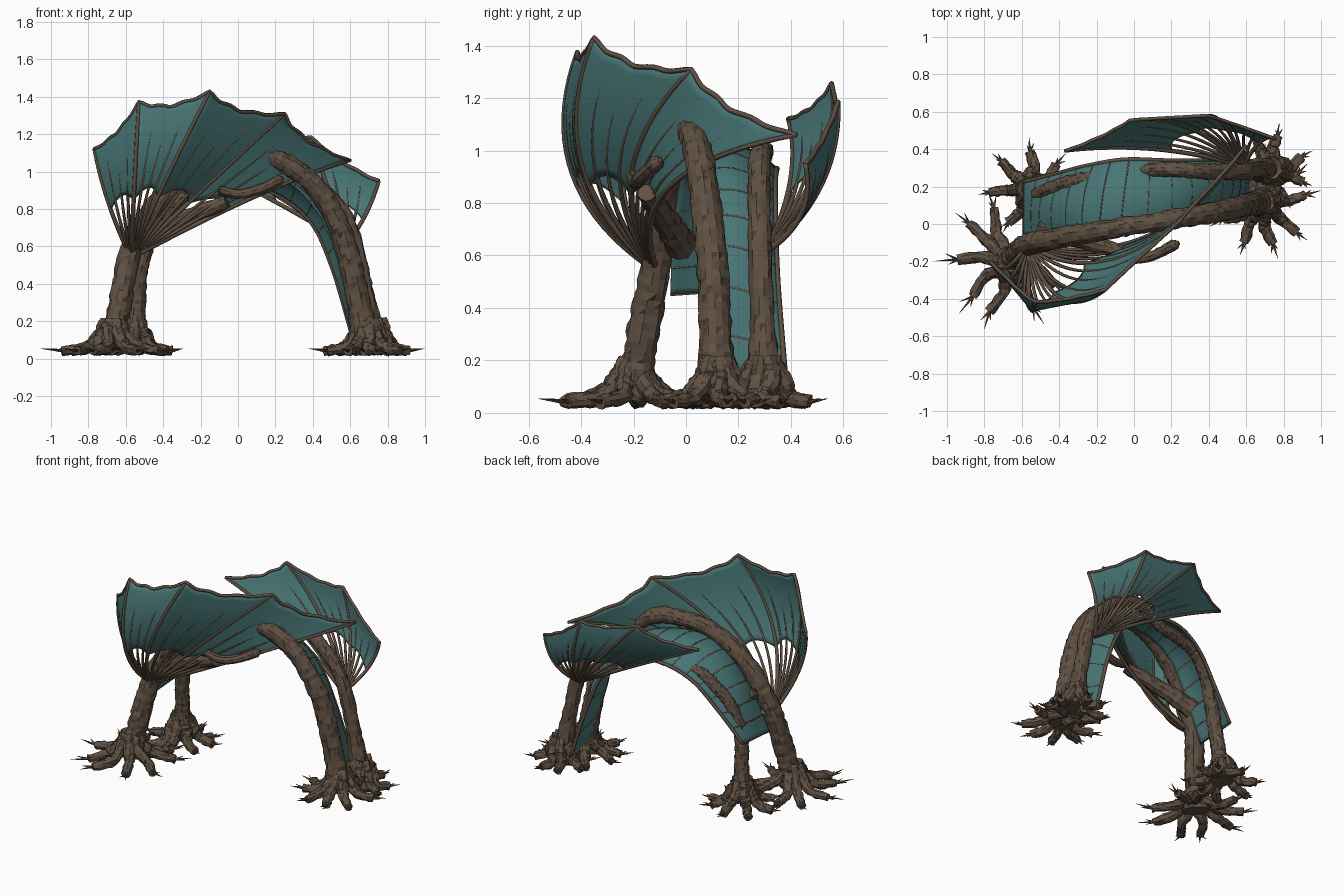
import bpy, bmesh, math, random
from mathutils import Vector

random.seed(4)
cube = bpy.data.objects.get("Cube")
if cube:
    bpy.data.objects.remove(cube)


def make_material(name, rgb):
    m = bpy.data.materials.new(name)
    m.use_nodes = True
    m.diffuse_color = (*rgb, 1)
    bsdf = m.node_tree.nodes["Principled BSDF"]
    bsdf.inputs["Base Color"].default_value = (*rgb, 1)
    bsdf.inputs["Roughness"].default_value = 0.8
    return m


BARK = make_material("brown bark", (0.115, 0.08, 0.055))
DARK = make_material("dark bark", (0.06, 0.043, 0.03))
TEAL = make_material("teal membrane", (0.065, 0.18, 0.18))


def finish(bm, name, mats, smooth=False):
    bmesh.ops.recalc_face_normals(bm, faces=bm.faces)
    mesh = bpy.data.meshes.new(name)
    bm.to_mesh(mesh)
    bm.free()
    for m in mats:
        mesh.materials.append(m)
    for p in mesh.polygons:
        p.use_smooth = smooth
    ob = bpy.data.objects.new(name, mesh)
    bpy.context.collection.objects.link(ob)
    return ob


def spline(pts, steps):
    """Smooth path through the given points."""
    p = [Vector(q) for q in pts]
    p = [p[0] * 2 - p[1]] + p + [p[-1] * 2 - p[-2]]
    out = []
    for i in range(1, len(p) - 2):
        a, b, c, d = p[i - 1:i + 3]
        for s in range(steps):
            t = s / steps
            out.append(0.5 * (2 * b + (c - a) * t + (2 * a - 5 * b + 4 * c - d) * t * t
                              + (3 * b - a - 3 * c + d) * t ** 3))
    return out + [p[-2]]


def tube(bm, path, radius, sides=6, rough=0.0):
    """Sweep a ring along the path; rough tubes get jitter and dark bark flakes."""
    normal, rings = None, []
    for i, p in enumerate(path):
        tan = (path[min(i + 1, len(path) - 1)] - path[max(i - 1, 0)]).normalized()
        if normal is None:
            normal = tan.orthogonal()
        normal = (normal - tan * normal.dot(tan)).normalized()
        side = tan.cross(normal)
        ring = []
        for k in range(sides):
            a = math.tau * k / sides
            r = radius(i / (len(path) - 1)) * (1 + rough * random.uniform(-1, 1))
            ring.append(bm.verts.new(p + (normal * math.cos(a) + side * math.sin(a)) * r))
        rings.append(ring)
    for a, b in zip(rings, rings[1:]):
        for k in range(sides):
            n = (k + 1) % sides
            if rough and random.random() < 0.14:
                bm.faces.new((a[k], a[n], b[n])).material_index = 1
                bm.faces.new((a[k], b[n], b[k]))
            else:
                bm.faces.new((a[k], a[n], b[n], b[k]))
    bm.faces.new(rings[0][::-1])
    bm.faces.new(rings[-1])


def trunk(name, pts, radius, steps=10, sides=14):
    bm = bmesh.new()
    tube(bm, spline(pts, steps), radius, sides, 0.1)
    finish(bm, name, [BARK, DARK])


# Trunks: front arch, back arch that dips under the vault, and a log and branch below the canopy
trunk("front_arch_trunk",
      [(-.67, -.2, .06), (-.63, -.165, .3), (-.57, -.11, .58), (-.43, -.08, .83), (-.2, -.04, 1.03),
       (.05, 0, 1.08), (.24, .03, 1.05), (.42, .06, .91), (.55, .09, .68), (.63, .11, .38), (.69, .12, .06)],
      lambda t: 0.05 + 0.015 * abs(2 * t - 1) + 0.025 * max(0, abs(2 * t - 1) - 0.88) / 0.12)
trunk("back_arch_trunk",
      [(-.555, .19, .06), (-.54, .17, .3), (-.52, .15, .5), (-.455, .18, .69), (-.38, .21, .79),
       (-.29, .235, .87), (-.18, .25, .9), (0, .27, .92),
       (.12, .29, .98), (.25, .29, 1.0), (.4, .28, .94), (.58, .28, .74), (.67, .29, .4), (.73, .3, .06)],
      lambda t: 0.036 + 0.012 * abs(2 * t - 1) + 0.025 * max(0, abs(2 * t - 1) - 0.88) / 0.12)
trunk("thick_log", [(-.49, -.02, .64), (-.3, -.08, .74), (-.06, -.15, .84)],
      lambda t: 0.062 - 0.025 * t, 8, 10)
trunk("crooked_branch", [(-.1, -.2, .9), (0, -.19, .88), (.1, -.17, .9), (.2, -.12, .945), (.24, -.1, .965)],
      lambda t: 0.026 + 0.004 * t - 0.02 * max(0, t - .85) / .15, 6, 9)


# Roots: knobbly arms around each foot, each ending in thin spikes
def roots(name, cx, cy, reach, count, turn):
    bm = bmesh.new()
    for i in range(count):
        a = turn + math.tau * i / count + random.uniform(-.15, .15)
        length = reach * random.uniform(0.7, 0.8)
        d = Vector((math.cos(a), math.sin(a), 0))
        across = Vector((-d.y, d.x, 0))
        c = Vector((cx, cy, 0))
        path = spline([c + d * .025 + Vector((0, 0, .2)), c + d * .07 + Vector((0, 0, .12)),
                       c + d * length * .55 + across * random.uniform(-.04, .04) + Vector((0, 0, .06)),
                       c + d * length + Vector((0, 0, .042))], 5)
        tube(bm, path, lambda t: 0.042 - 0.016 * t, 9, 0.2)
        tip = path[-1]
        for k in range(3):
            e = (d + across * (-0.45, 0.1, 0.6)[k]).normalized()
            end = tip + e * (reach - length) * (0.7, 1.05, 0.5)[k] + Vector((0, 0, .012))
            tube(bm, [tip - d * .03, tip, end], lambda t: 0.016 * (1 - t) + 0.001, 5)
    finish(bm, name, [BARK, DARK])


roots("front_right_roots", -.67, -.2, .38, 9, .3)
roots("back_right_roots", -.56, .19, .27, 8, .1)
roots("front_left_roots", .69, .12, .31, 9, .1)
roots("back_left_roots", .73, .3, .24, 8, .5)


def bezier(a, b, c, t):
    return a * (1 - t) ** 2 + b * 2 * t * (1 - t) + c * t * t


def skin(name, point, nu, nv):
    """Thin membrane from a function of u and v in 0..1."""
    bm = bmesh.new()
    grid = [[bm.verts.new(point(i / nu, j / nv)) for j in range(nv + 1)] for i in range(nu + 1)]
    for i in range(nu):
        for j in range(nv):
            bm.faces.new((grid[i][j], grid[i + 1][j], grid[i + 1][j + 1], grid[i][j + 1]))
    ob = finish(bm, name, [TEAL], True)
    mod = ob.modifiers.new("thickness", "SOLIDIFY")
    mod.thickness = 0.006
    mod.offset = 0


# Fans: scalloped membranes carried by curved ribs that meet at a hub
def fan(name, hub, ribs, subs, inner_first, inner_last):
    hub = Vector(hub)
    ribs = [(Vector(c), Vector(t)) for c, t in ribs]
    n = len(ribs) - 1

    def at(u, t):
        i = min(int(u * n), n - 1)
        f = u * n - i
        (c0, t0), (c1, t1) = ribs[i], ribs[i + 1]
        return bezier(hub, c0.lerp(c1, f), t0.lerp(t1, f), t)

    def outer(u):
        return 1 - 0.042 * abs(math.sin(math.pi * u * n)) - 0.012 * math.sin(3 * math.pi * u * n) ** 2

    def start(u):
        return inner_first + (inner_last - inner_first) * u + 0.07 * abs(math.sin(math.pi * u * n))

    skin(name + "_membrane", lambda u, v: at(u, start(u) + (outer(u) - start(u)) * v), n * 14, 14)
    bm = bmesh.new()
    for i in range(n + 1):
        tube(bm, [at(i / n, t / 20) for t in range(21)], lambda t: 0.014 - 0.005 * t)
    for i in range(n):
        for k in range(1, subs + 1):
            u = (i + k / (subs + 1)) / n
            stop = 0.88 if k % 2 else 0.78
            tube(bm, [at(u, stop * t / 16) for t in range(17)], lambda t: 0.009 * (1 - t) ** .7 + 0.0025, 5)
    finish(bm, name + "_ribs", [BARK], True)
    bm = bmesh.new()
    steps = n * 18
    tube(bm, [at(i / steps, outer(i / steps)) for i in range(steps + 1)], lambda t: 0.01)
    tube(bm, [at(i / steps, start(i / steps)) for i in range(steps + 1)], lambda t: 0.004, 5)
    finish(bm, name + "_rim", [BARK], True)


fan("large_fan", (-.57, -.11, .54),
    [((-.71, -.32, .82), (-.77, -.2, 1.12)), ((-.56, -.6, .86), (-.53, -.415, 1.375)),
     ((-.42, -.56, .91), (-.15, -.35, 1.43)), ((-.18, -.36, .92), (.25, .02, 1.31)),
     ((.16, -.27, .93), (.6, .42, 1.06))], 3, .45, .36)
fan("small_fan", (.58, .31, .62),
    [((.12, .45, .9), (-.37, .39, 1.12)), ((.3, .6, .93), (-.02, .555, 1.255)),
     ((.5, .59, .85), (.39, .58, 1.185)), ((.69, .5, .74), (.755, .455, .95))], 3, .4, .44)

# Vault: barrel-shaped ribbed sheet between the two arches, flat at its low ends
front = spline([(-.59, -.06, .45), (-.48, -.05, .68), (-.32, -.02, .91), (-.1, 0, 1.02),
                (.2, .05, .98), (.4, .08, .82), (.52, .1, .57), (.62, .12, .17)], 9)
back = spline([(-.59, .225, .47), (-.43, .265, .67), (-.26, .31, .85), (-.05, .345, .93),
               (.18, .34, .89), (.38, .34, .74), (.5, .35, .49), (.61, .38, .12)], 9)
LAST = len(front) - 1


def vault(u, v):
    p = front[round(u * LAST)].lerp(back[round(u * LAST)], v)
    bulge = 0.05 * math.sin(math.pi * v) * min(1, 6 * u, 6 * (1 - u))
    return p + (p - Vector((0, 0.15, 0.3))).normalized() * bulge


skin("vault_membrane", vault, LAST, 12)
bm = bmesh.new()
for i in range(0, LAST + 1, 4):
    tube(bm, [vault(i / LAST, v / 12) for v in range(13)], lambda t: 0.005, 6)
finish(bm, "vault_ribs", [BARK], True)
bm = bmesh.new()
tube(bm, back, lambda t: 0.011)
finish(bm, "vault_edge", [BARK], True)
